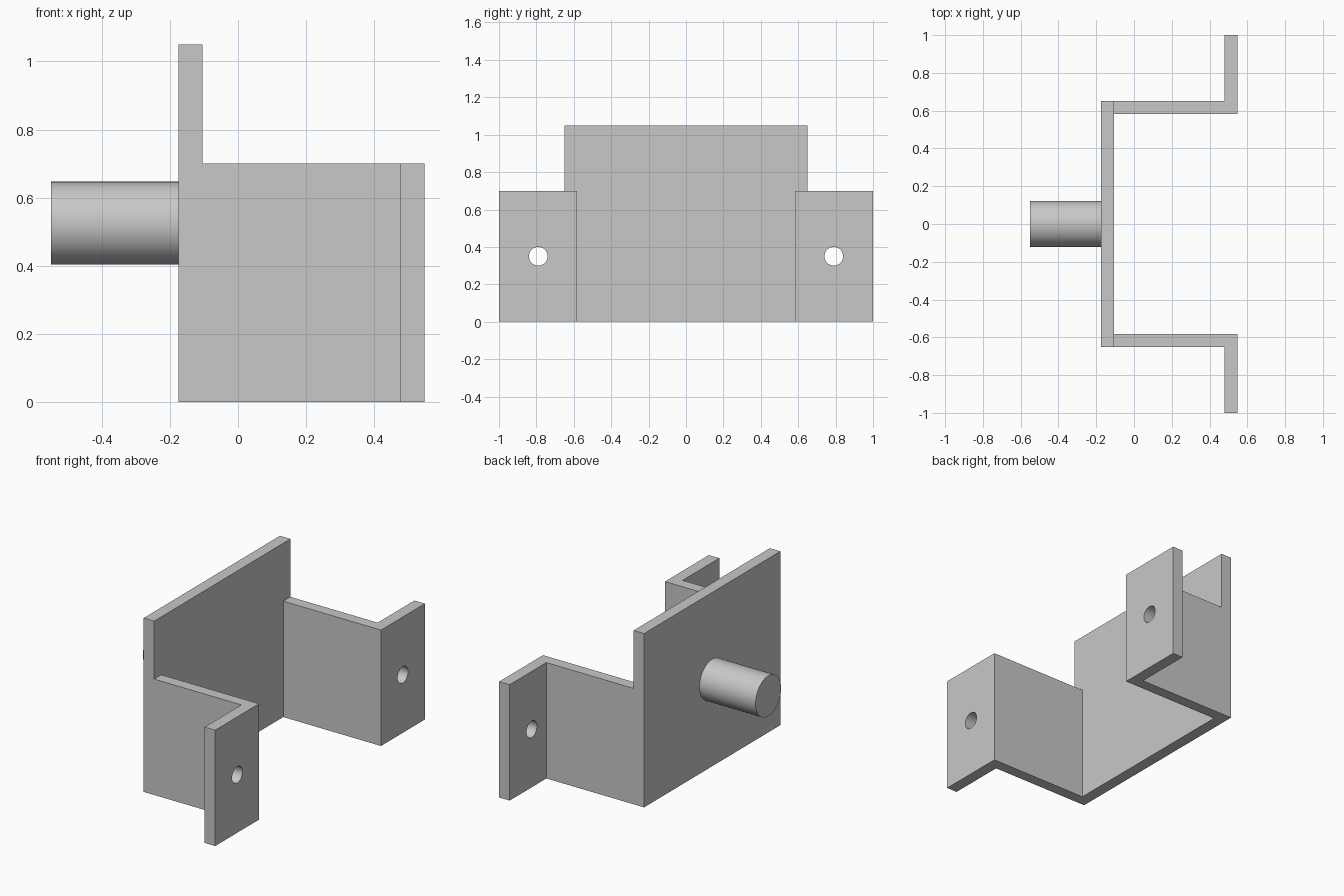
import bpy, bmesh, math
from mathutils import Matrix

cube = bpy.data.objects.get("Cube")
if cube:
    bpy.data.objects.remove(cube, do_unlink=True)

steel = bpy.data.materials.new("light grey steel")
steel.use_nodes = True
grey = (0.58, 0.58, 0.58, 1)
steel.diffuse_color = grey
steel.node_tree.nodes["Principled BSDF"].inputs["Base Color"].default_value = grey

# Main dimensions
BACK, PLATE_FACE = -0.175, -0.105
FLANGE_BACK, FLANGE_FACE = 0.478, 0.548
WALL_IN, WALL_OUT, TIP = 0.582, 0.65, 1.0
WALL_TOP, PLATE_TOP = 0.7, 1.05


def add_object(name, bm):
    bmesh.ops.recalc_face_normals(bm, faces=bm.faces)
    mesh = bpy.data.meshes.new(name)
    bm.to_mesh(mesh)
    bm.free()
    mesh.materials.append(steel)
    obj = bpy.data.objects.new(name, mesh)
    bpy.context.collection.objects.link(obj)
    return obj


def extrude_profile(name, points, height):
    bm = bmesh.new()
    face = bm.faces.new([bm.verts.new((x, y, 0)) for x, y in points])
    top = bmesh.ops.extrude_face_region(bm, geom=[face])["geom"]
    verts = [v for v in top if isinstance(v, bmesh.types.BMVert)]
    bmesh.ops.translate(bm, verts=verts, vec=(0, 0, height))
    return add_object(name, bm)


def x_cylinder(name, x0, x1, y, z, radius, sides=48):
    bm = bmesh.new()
    place = Matrix.Translation(((x0 + x1) / 2, y, z)) @ Matrix.Rotation(math.pi / 2, 4, "Y")
    bmesh.ops.create_cone(bm, cap_ends=True, segments=sides, radius1=radius,
                          radius2=radius, depth=x1 - x0, matrix=place)
    return add_object(name, bm)


def select_only(obj):
    bpy.ops.object.select_all(action="DESELECT")
    obj.select_set(True)
    bpy.context.view_layer.objects.active = obj


def smooth(obj):
    select_only(obj)
    bpy.ops.object.shade_smooth_by_angle(angle=math.radians(30))


# Tall back plate
extrude_profile("back_plate", [(BACK, -WALL_OUT), (PLATE_FACE, -WALL_OUT),
                               (PLATE_FACE, WALL_OUT), (BACK, WALL_OUT)], PLATE_TOP)

# Folded side walls with drilled mounting flanges
for name, s in (("front_bracket", -1), ("rear_bracket", 1)):
    outline = [(PLATE_FACE, WALL_IN), (FLANGE_FACE, WALL_IN), (FLANGE_FACE, TIP),
               (FLANGE_BACK, TIP), (FLANGE_BACK, WALL_OUT), (PLATE_FACE, WALL_OUT)]
    bracket = extrude_profile(name, [(x, s * y) for x, y in outline], WALL_TOP)
    drill = x_cylinder("hole_cutter", 0.4, 0.6, s * 0.79, WALL_TOP / 2, 0.05, 32)
    drill.hide_render = True
    cut = bracket.modifiers.new("bolt_hole", "BOOLEAN")
    cut.operation = "DIFFERENCE"
    cut.solver = "EXACT"
    cut.object = drill
    select_only(bracket)
    bpy.ops.object.modifier_apply(modifier=cut.name)
    bpy.data.objects.remove(drill, do_unlink=True)
    smooth(bracket)

# Round peg on the back of the plate
smooth(x_cylinder("peg", -0.55, BACK, 0, PLATE_TOP / 2, 0.122))
